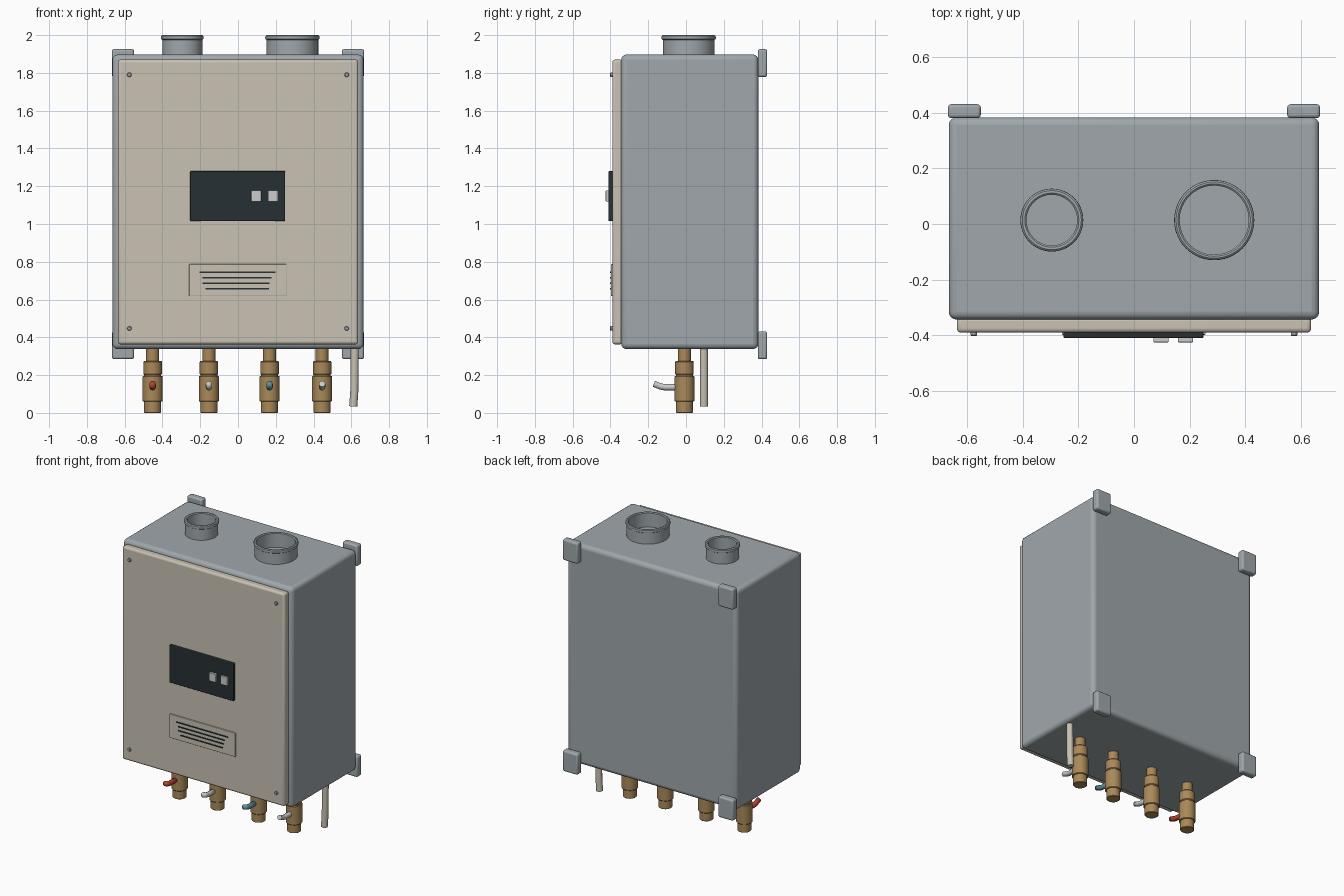
import bpy, math
from mathutils import Vector

if "Cube" in bpy.data.objects:
    bpy.data.objects.remove(bpy.data.objects["Cube"])


def material(name, rgb):
    m = bpy.data.materials.new(name)
    m.diffuse_color = (*rgb, 1)
    m.use_nodes = True
    m.node_tree.nodes["Principled BSDF"].inputs["Base Color"].default_value = m.diffuse_color
    return m


STEEL = material("steel", (0.35, 0.39, 0.41))
CREAM = material("cream", (0.58, 0.54, 0.45))
BRASS = material("brass", (0.40, 0.25, 0.10))
DARK = material("dark", (0.02, 0.03, 0.033))
PALE = material("pale", (0.55, 0.56, 0.55))
RED = material("red", (0.5, 0.06, 0.03))
BLUE = material("blue", (0.12, 0.28, 0.36))


def finish(ob, name, mat):
    ob.name = name
    ob.data.materials.append(mat)
    bpy.ops.object.select_all(action='DESELECT')
    ob.select_set(True)
    bpy.context.view_layer.objects.active = ob
    bpy.ops.object.shade_smooth_by_angle(angle=math.radians(35))
    return ob


def box(name, lo, hi, mat, bevel=0.0, segments=3):
    lo, hi = Vector(lo), Vector(hi)
    bpy.ops.mesh.primitive_cube_add(size=1, location=(lo + hi) / 2)
    ob = bpy.context.object
    ob.scale = hi - lo
    bpy.ops.object.transform_apply(location=False, rotation=False, scale=True)
    if bevel:
        mod = ob.modifiers.new("bevel", 'BEVEL')
        mod.width, mod.segments = bevel, segments
    return finish(ob, name, mat)


def lathe(name, profile, loc, mat, n=48):
    """Revolve (radius, z) points around z; a radius of 0 closes the end."""
    verts, faces = [], []
    for r, z in profile:
        for i in range(n):
            a = 2 * math.pi * i / n
            verts.append((r * math.cos(a), r * math.sin(a), z))
    for k in range(len(profile) - 1):
        for i in range(n):
            j = (i + 1) % n
            faces.append((k * n + i, k * n + j, (k + 1) * n + j, (k + 1) * n + i))
    me = bpy.data.meshes.new(name)
    me.from_pydata(verts, [], faces)
    ob = bpy.data.objects.new(name, me)
    bpy.context.collection.objects.link(ob)
    ob.location = loc
    bpy.context.view_layer.objects.active = ob
    ob.select_set(True)
    bpy.ops.object.mode_set(mode='EDIT')
    bpy.ops.mesh.select_all(action='SELECT')
    bpy.ops.mesh.remove_doubles(threshold=1e-5)
    bpy.ops.mesh.normals_make_consistent(inside=False)
    bpy.ops.object.mode_set(mode='OBJECT')
    return finish(ob, name, mat)


def tube(name, points, radius, mat):
    cu = bpy.data.curves.new(name, 'CURVE')
    cu.dimensions, cu.bevel_depth = '3D', radius
    cu.bevel_resolution, cu.use_fill_caps = 5, True
    sp = cu.splines.new('POLY')
    sp.points.add(len(points) - 1)
    for p, co in zip(sp.points, points):
        p.co = (*co, 1)
    ob = bpy.data.objects.new(name, cu)
    bpy.context.collection.objects.link(ob)
    bpy.ops.object.select_all(action='DESELECT')
    ob.select_set(True)
    bpy.context.view_layer.objects.active = ob
    bpy.ops.object.convert(target='MESH')
    return finish(bpy.context.object, name, mat)


# Cabinet and front cover
box("cabinet", (-0.665, -0.343, 0.338), (0.665, 0.383, 1.897), STEEL, 0.028, 4)
box("front_cover", (-0.636, -0.39, 0.363), (0.636, -0.335, 1.87), CREAM, 0.014)

# Wall brackets and cover screws at the four corners
for side, sx in (("left", -1), ("right", 1)):
    for level, bz, sz in (("upper", 1.852, 1.79), ("lower", 0.358, 0.447)):
        cx = 0.609 * sx
        box(f"{level}_{side}_bracket", (cx - 0.059, 0.38, bz - 0.074),
            (cx + 0.059, 0.43, bz + 0.074), STEEL, 0.012)
        screw = lathe(f"{level}_{side}_screw",
                      [(0, -0.005), (0.012, -0.005), (0.012, 0.008),
                       (0.009, 0.012), (0, 0.012)],
                      (0.575 * sx, -0.39, sz), STEEL, 16)
        screw.rotation_euler.x = math.pi / 2

# Open flue collars with a rolled bead at the rim
for name, x, r, w in (("intake_collar", -0.295, 0.106, 0.091),
                      ("exhaust_collar", 0.288, 0.137, 0.124)):
    lathe(name, [(w, 1.89), (r, 1.89), (r, 1.975), (r + 0.006, 1.979),
                 (r + 0.007, 1.987), (r + 0.006, 1.995), (r, 2.0),
                 (w + 0.006, 2.0), (w, 1.995), (w, 1.89)], (x, 0.014, 0), STEEL)

# Control panel with two buttons
box("control_panel", (-0.253, -0.41, 1.015), (0.25, -0.385, 1.28), DARK, 0.005)
for i, x in enumerate((0.097, 0.185)):
    box(f"button_{i + 1}", (x - 0.027, -0.425, 1.118),
        (x + 0.027, -0.405, 1.178), PALE, 0.003)

# Louvre plate with four dark slots
box("louvre_plate", (-0.259, -0.398, 0.618), (0.257, -0.385, 0.787), CREAM, 0.003)
for i, (x0, x1, z) in enumerate(((-0.203, 0.199, 0.744), (-0.188, 0.178, 0.715),
                                 (-0.188, 0.168, 0.687), (-0.172, 0.163, 0.658))):
    box(f"louvre_slot_{i + 1}", (x0, -0.402, z - 0.004), (x1, -0.39, z + 0.004), DARK)

# Brass service valves with bent lever handles
valve = [(0, 0.36), (0.034, 0.36), (0.034, 0.274), (0.046, 0.274), (0.049, 0.27),
         (0.049, 0.206), (0.045, 0.202), (0.045, 0.196), (0.05, 0.196),
         (0.053, 0.192), (0.053, 0.064), (0.05, 0.06), (0.045, 0.06),
         (0.045, 0.003), (0.042, 0), (0, 0)]
for i, (x, mat) in enumerate(((-0.452, RED), (-0.154, PALE),
                              (0.167, BLUE), (0.445, PALE))):
    lathe(f"valve_{i + 1}", valve, (x, -0.008, 0), BRASS, 32)
    tube(f"valve_lever_{i + 1}",
         [(x, -0.03, 0.136), (x, -0.115, 0.136), (x, -0.135, 0.14),
          (x, -0.17, 0.154)], 0.017, mat)

# Condensate drain hose
tube("drain_hose", [(0.618, 0.095, 0.36), (0.616, 0.095, 0.12),
                    (0.61, 0.095, 0.034)], 0.022, CREAM)
